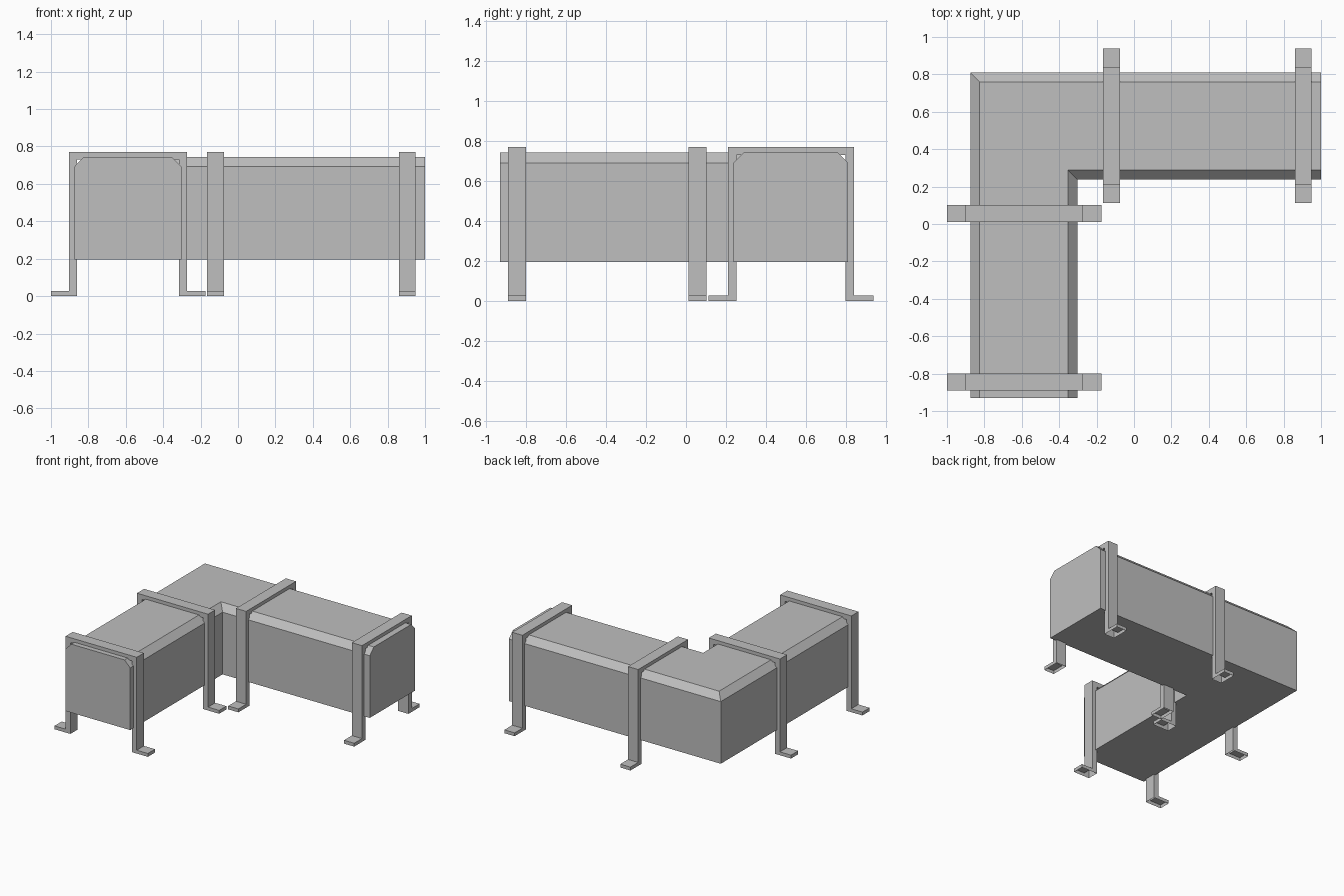
import bpy, bmesh
from math import pi

cube = bpy.data.objects.get("Cube")
if cube:
    bpy.data.objects.remove(cube, do_unlink=True)

GREY = (0.52, 0.52, 0.52, 1)
mat = bpy.data.materials.new("plain_grey")
mat.use_nodes = True
mat.diffuse_color = GREY
mat.node_tree.nodes["Principled BSDF"].inputs["Base Color"].default_value = GREY


def finish(name, bm):
    bmesh.ops.recalc_face_normals(bm, faces=bm.faces)
    mesh = bpy.data.meshes.new(name)
    mesh.materials.append(mat)
    obj = bpy.data.objects.new(name, mesh)
    bpy.context.collection.objects.link(obj)
    return obj, mesh


def loft(bm, rings):
    """Join closed rings of points with quads and cap both ends."""
    rows = [[bm.verts.new(p) for p in ring] for ring in rings]
    n = len(rows[0])
    for a, b in zip(rows, rows[1:]):
        for i in range(n):
            j = (i + 1) % n
            bm.faces.new((a[i], a[j], b[j], b[i]))
    bm.faces.new(rows[0])
    bm.faces.new(rows[-1])


# L-shaped duct: chamfered section swept round a mitred corner
left, back, width, bevel = -0.875, 0.81, 0.572, 0.05
bottom, shoulder, top = 0.195, 0.692, 0.743
section = [(0, bottom), (0, shoulder), (bevel, top),
           (width - bevel, top), (width, shoulder), (width, bottom)]
bm = bmesh.new()
loft(bm, [[(left + u, -0.93, z) for u, z in section],
          [(left + u, back - u, z) for u, z in section],
          [(1.0, back - u, z) for u, z in section]])
duct, mesh = finish("duct", bm)
bm.to_mesh(mesh)
bm.free()


# Strap brackets: mirrored half outline with an outward foot, open underneath
def bracket(name, location, turn):
    half = [(0.272, 0.73), (0.272, 0), (0.413, 0),
            (0.413, 0.027), (0.315, 0.027), (0.315, 0.77)]
    outline = half + [(-s, z) for s, z in reversed(half)]
    bm = bmesh.new()
    loft(bm, [[(s, y, z) for s, z in outline] for y in (-0.045, 0.045)])
    obj, mesh = finish(name, bm)
    soles = [f for f in bm.faces if all(v.co.z < 0.001 for v in f.verts)]
    bmesh.ops.delete(bm, geom=soles, context='FACES_ONLY')
    bm.to_mesh(mesh)
    bm.free()
    obj.location = location
    obj.rotation_euler.z = turn


for label, y in (("front", -0.845), ("middle", 0.057)):
    bracket("bracket_" + label, (-0.588, y, 0), 0)
for label, x in (("inner", -0.12), ("end", 0.905)):
    bracket("bracket_" + label, (x, 0.525, 0), pi / 2)
